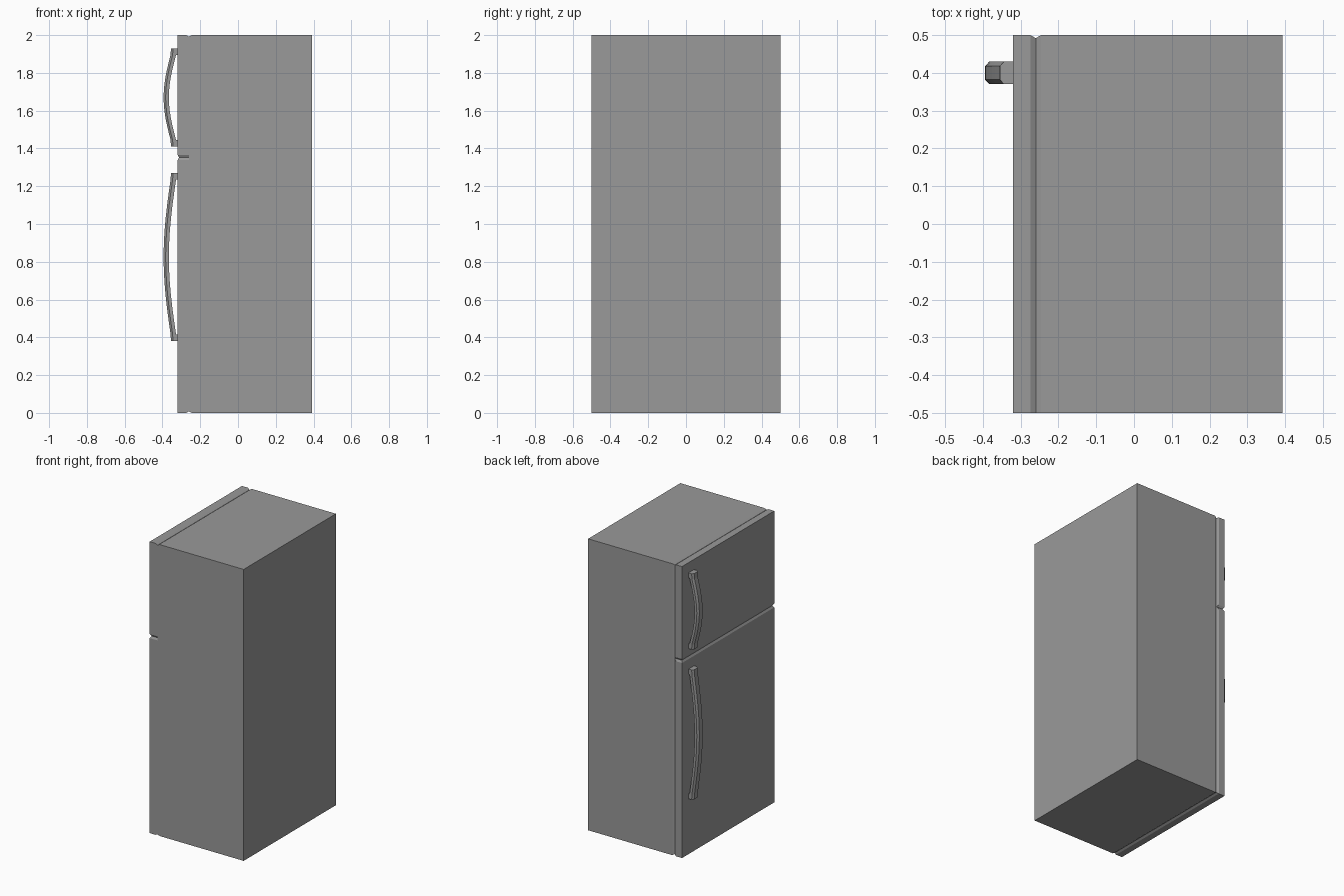
import bpy, bmesh, math

if "Cube" in bpy.data.objects:
    bpy.data.objects.remove(bpy.data.objects["Cube"])

SEAM = -0.26   # plane where doors meet the cabinet
FRONT = -0.32  # outer door face
JOINT = 1.352  # height where the two doors meet
DEEP, WIDE = 0.008, 0.014  # groove depth and half width

grey = bpy.data.materials.new("dark_grey")
grey.diffuse_color = (0.32, 0.32, 0.32, 1)
grey.use_nodes = True
grey.node_tree.nodes["Principled BSDF"].inputs["Base Color"].default_value = grey.diffuse_color


def finish(name, bm):
    bmesh.ops.recalc_face_normals(bm, faces=bm.faces[:])
    mesh = bpy.data.meshes.new(name)
    bm.to_mesh(mesh)
    bm.free()
    mesh.materials.append(grey)
    obj = bpy.data.objects.new(name, mesh)
    bpy.context.collection.objects.link(obj)
    return obj


def grooved(m):
    """True for edge midpoints that border a groove."""
    at_seam = abs(m.x - SEAM) < 1e-4
    at_joint = abs(m.z - JOINT) < 1e-4
    # the seam stays flush on the hinge side (-y)
    return (at_seam and not at_joint and m.y > -0.4) or (at_joint and not at_seam)


def widen(value, plane):
    """Turn a 45 degree chamfer into the shallower groove slope."""
    d = value - plane
    return plane + math.copysign(WIDE, d) if abs(abs(d) - DEEP) < 5e-4 else value


def block(name, x0, x1, z0, z1):
    """Full-width block, chamfered along the grooves."""
    bm = bmesh.new()
    bmesh.ops.create_cube(bm, size=1)
    for v in bm.verts:
        v.co.x = x1 if v.co.x > 0 else x0
        v.co.y = math.copysign(0.5, v.co.y)
        v.co.z = z1 if v.co.z > 0 else z0
    edges = [e for e in bm.edges if grooved((e.verts[0].co + e.verts[1].co) / 2)]
    bmesh.ops.bevel(bm, geom=edges, offset=DEEP, segments=1, affect='EDGES')
    for v in bm.verts:
        v.co.x = widen(v.co.x, SEAM)
        v.co.z = widen(v.co.z, JOINT)
    return finish(name, bm)


# Cabinet and doors, shallow V grooves between them
block("cabinet", SEAM, 0.393, 0, 2)
block("lower_door", FRONT, SEAM, 0, JOINT)
block("upper_door", FRONT, SEAM, JOINT, 2)


def handle(name, z0, z1, steps=12, foot=0.035):
    """Bowed bar with a chamfered outer side and a foot at each end."""
    rings = [(z0, -0.355, FRONT), (z0 + foot, -0.357, FRONT)]
    for i in range(steps + 1):
        t = i / steps
        bow = math.sin(math.pi * t)
        z = z0 + foot + (z1 - z0 - 2 * foot) * t
        rings.append((z, -0.357 - 0.037 * bow, -0.328 - 0.038 * bow))
    rings += [(z1 - foot, -0.357, FRONT), (z1, -0.355, FRONT)]
    bm = bmesh.new()
    loops = []
    for z, xo, xi in rings:
        section = [(xi, 0.37), (xo + 0.011, 0.37), (xo, 0.382),
                   (xo, 0.418), (xo + 0.011, 0.43), (xi, 0.43)]
        loops.append([bm.verts.new((x, y, z)) for x, y in section])
    for a, b in zip(loops, loops[1:]):
        for i in range(6):
            j = (i + 1) % 6
            bm.faces.new((a[i], a[j], b[j], b[i]))
    bm.faces.new(loops[0])
    bm.faces.new(loops[-1])
    bmesh.ops.remove_doubles(bm, verts=bm.verts[:], dist=1e-5)
    return finish(name, bm)


# Door handles
handle("lower_handle", 0.38, 1.27)
handle("upper_handle", 1.41, 1.93)
